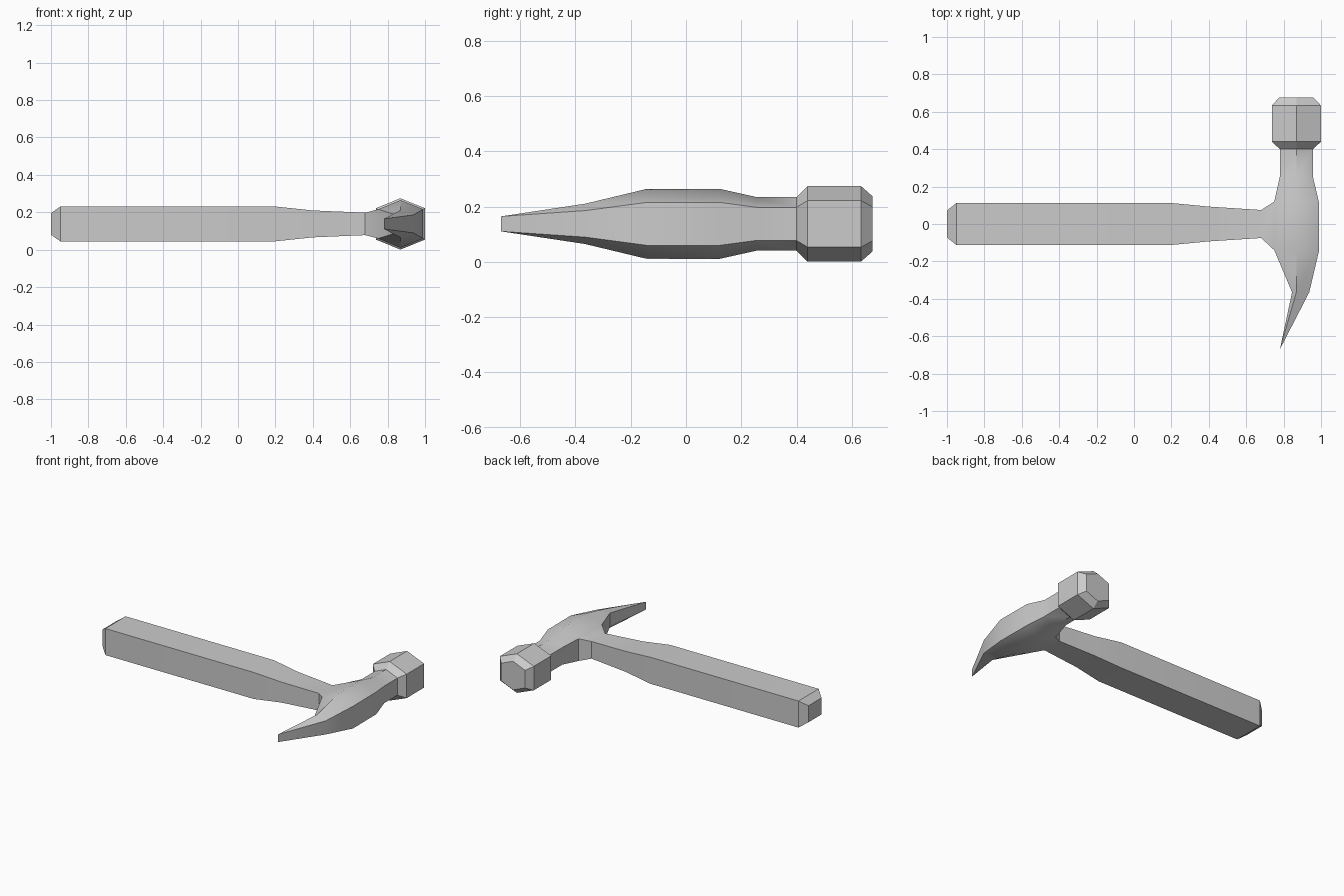
import bpy, bmesh, math

if "Cube" in bpy.data.objects:
    bpy.data.objects.remove(bpy.data.objects["Cube"])

ZC = 0.138
bm = bmesh.new()


def ring(points):
    return [bm.verts.new(p) for p in points]


def skin(a, b, skip=None):
    n = len(a)
    for i in range(n):
        if i != skip:
            bm.faces.new((a[i], a[(i + 1) % n], b[(i + 1) % n], b[i]))


def hexagon(y, left, mid, right, ridge, side):
    return ring([(left, y, ZC - side), (left, y, ZC + side), (mid, y, ZC + ridge),
                 (right, y, ZC + side), (right, y, ZC - side), (mid, y, ZC - ridge)])


# Head: six-sided sections from claw tip to striking face
# y, left x, ridge x, right x, ridge half height, side half height
sections = [
    (-0.67, 0.78, 0.78, 0.78, 0.027, 0.027),
    (-0.365, 0.845, 0.868, 0.937, 0.073, 0.048),
    (-0.14, 0.75, 0.868, 0.99, 0.127, 0.078),
    (0.12, 0.75, 0.868, 0.988, 0.127, 0.078),
    (0.255, 0.78, 0.868, 0.956, 0.097, 0.06),
    (0.40, 0.78, 0.868, 0.956, 0.097, 0.06),
    (0.44, 0.737, 0.868, 1.0, 0.137, 0.084),
    (0.633, 0.737, 0.868, 1.0, 0.137, 0.084),
    (0.675, 0.775, 0.868, 0.961, 0.10, 0.062),
]
head = [hexagon(*s) for s in sections]
for i in range(len(head) - 1):
    skin(head[i], head[i + 1], skip=0 if i == 2 else None)
bm.faces.new(head[-1])

# Handle: four-sided sections along x, flaring into the open side of the head
profile = [(-1.0, 0.072, 0.058), (-0.95, 0.112, 0.093), (0.2, 0.112, 0.093),
           (0.4, 0.093, 0.072), (0.68, 0.075, 0.06)]
handle = [ring([(x, -w, ZC - h), (x, -w, ZC + h), (x, w, ZC + h), (x, w, ZC - h)])
          for x, w, h in profile]
bm.faces.new(handle[0])
handle.append([head[2][0], head[2][1], head[3][1], head[3][0]])
for a, b in zip(handle, handle[1:]):
    skin(a, b)

# Clean the claw tip and shade: sharp edges except along the body's ridges
body_ridges = {bm.edges.get((head[i][k], head[i + 1][k]))
               for i in (2, 3) for k in (2, 5)}
soft = [tuple(v.co.copy() for v in e.verts) for e in body_ridges]
bmesh.ops.remove_doubles(bm, verts=bm.verts[:], dist=0.0005)
bmesh.ops.dissolve_degenerate(bm, edges=bm.edges[:], dist=0.0005)
bmesh.ops.recalc_face_normals(bm, faces=bm.faces[:])
for f in bm.faces:
    f.smooth = True
for e in bm.edges:
    ends = [v.co for v in e.verts]
    is_soft = any((ends[0] - s[0]).length + (ends[1] - s[1]).length < 1e-4 or
                  (ends[0] - s[1]).length + (ends[1] - s[0]).length < 1e-4 for s in soft)
    e.smooth = is_soft or e.calc_face_angle(math.pi) < math.radians(30)

mesh = bpy.data.meshes.new("hammer")
bm.to_mesh(mesh)
bm.free()
bpy.context.collection.objects.link(bpy.data.objects.new("hammer", mesh))
